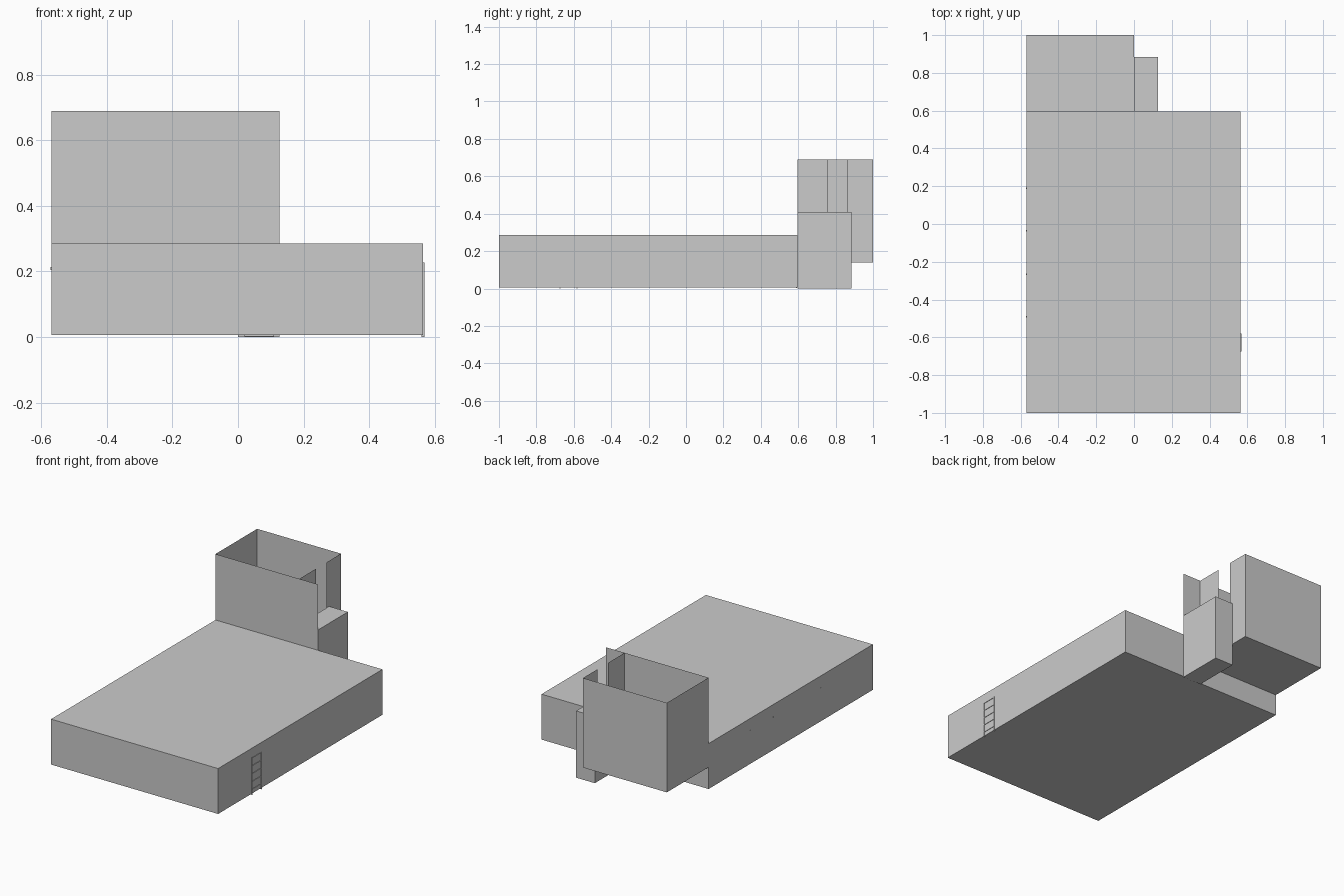
import bpy, bmesh

if "Cube" in bpy.data.objects:
    bpy.data.objects.remove(bpy.data.objects["Cube"])

def mesh_object(name, bm):
    me = bpy.data.meshes.new(name)
    bm.to_mesh(me)
    bm.free()
    ob = bpy.data.objects.new(name, me)
    bpy.context.collection.objects.link(ob)
    return ob

def box(name, x, y, z, open_top=False):
    """Box from (min, max) ranges, optionally without its top face."""
    bm = bmesh.new()
    bmesh.ops.create_cube(bm, size=1)
    for v in bm.verts:
        v.co = [r[0] if c < 0 else r[1] for c, r in zip(v.co, (x, y, z))]
    if open_top:
        bm.normal_update()
        bmesh.ops.delete(bm, geom=[f for f in bm.faces if f.normal.z > 0.5],
                         context='FACES')
    return mesh_object(name, bm)

def sheet(name, profile):
    """Single flat face through a few points."""
    bm = bmesh.new()
    bm.faces.new([bm.verts.new(p) for p in profile])
    return mesh_object(name, bm)

L, R, MID, STAIR = -0.57, 0.565, 0.0, 0.127
F, B, BACK = -1.0, 0.595, 1.0
ROOF, FLOOR, TOP, LOW = 0.285, 0.14, 0.69, 0.41

# Main hall
box("main_hall", (L, R), (F, B), (0.006, ROOF))

# Stairwell block beside the tower
box("stairwell", (MID, STAIR), (B, 0.885), (0, LOW))

# Roofless tower, made of thin sheet walls
sheet("tower_front_wall", [(L, B, ROOF), (STAIR, B, ROOF), (STAIR, B, TOP), (L, B, TOP)])
sheet("tower_back_wall", [(MID, BACK, FLOOR), (L, BACK, FLOOR), (L, BACK, TOP), (MID, BACK, TOP)])
sheet("tower_left_wall", [(L, BACK, FLOOR), (L, B, FLOOR), (L, B, TOP), (L, BACK, TOP)])
sheet("tower_floor", [(L, B, FLOOR), (L, BACK, FLOOR), (MID, BACK, FLOOR), (MID, B, FLOOR)])

# Tower side wall with an open doorway above the stairwell
sheet("tower_side_wall", [(MID, B, FLOOR), (MID, BACK, FLOOR), (MID, BACK, TOP),
                          (MID, 0.861, TOP), (MID, 0.861, LOW), (MID, 0.759, LOW),
                          (MID, 0.759, TOP), (MID, B, TOP)])

# Inner door between hall and stairwell
box("stairwell_door", (0.02, 0.11), (0.589, 0.594), (0.002, 0.23))

# Side door: frame posts and cross bars standing just proud of the wall
for i, y in enumerate((-0.675, -0.585)):
    box(f"side_door_post_{i}", (R - 0.005, R + 0.004), (y, y + 0.005), (0, 0.228))
for i in range(5):
    z = 0.03 + i * 0.048
    box(f"side_door_bar_{i}", (R - 0.005, R + 0.003), (-0.67, -0.585), (z, z + 0.004))

# Small fixings along the left wall
for i, y in enumerate((0.19, -0.035, -0.265, -0.49)):
    box(f"wall_fixing_{i}", (L - 0.002, L + 0.004), (y - 0.004, y + 0.004), (0.205, 0.213))
